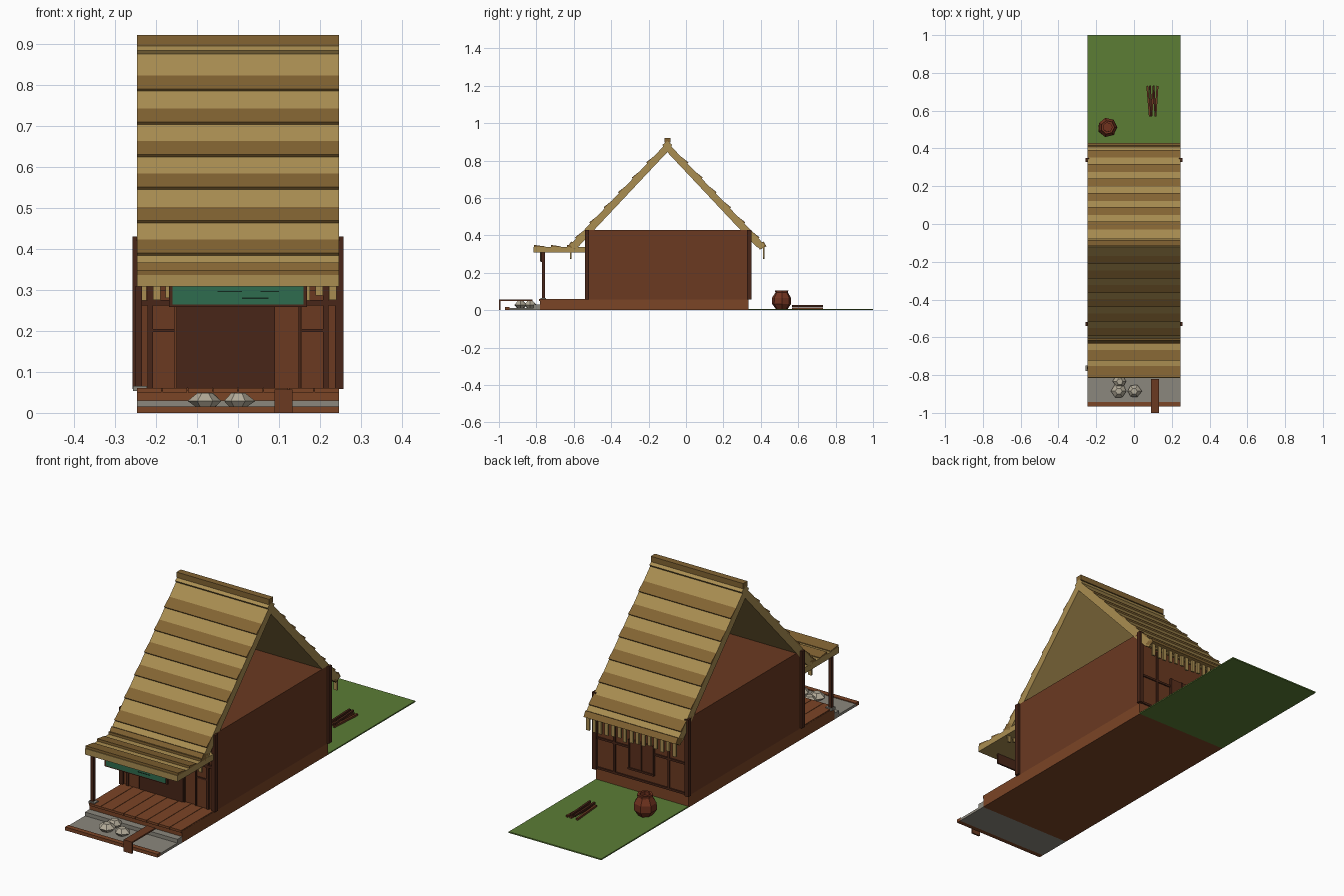
import bpy, bmesh, math, random

if "Cube" in bpy.data.objects:
    bpy.data.objects.remove(bpy.data.objects["Cube"])
random.seed(4)


def mat(name, r, g, b):
    m = bpy.data.materials.new(name)
    m.diffuse_color = [(c / 255) ** 2.2 for c in (r, g, b)] + [1]
    m.use_nodes = True
    m.node_tree.nodes["Principled BSDF"].inputs["Base Color"].default_value = m.diffuse_color
    return m


STRAW = mat("straw", 168, 140, 82)
DARK_STRAW = mat("dark_straw", 130, 100, 54)
WALL = mat("wall_wood", 106, 60, 38)
PANEL = mat("panel_wood", 92, 50, 33)
DARK = mat("dark_wood", 74, 42, 30)
FLOOR = mat("floor_wood", 122, 70, 42)
GRASS = mat("grass", 92, 124, 56)
GRAVEL = mat("gravel", 138, 134, 124)
ROCK = mat("rock", 176, 168, 150)
GREEN = mat("green_paint", 50, 108, 80)
INK = mat("dark_grain", 25, 45, 35)
CLAY = mat("clay", 112, 54, 36)


def finish(bm, name, m):
    bmesh.ops.recalc_face_normals(bm, faces=bm.faces)
    me = bpy.data.meshes.new(name)
    bm.to_mesh(me)
    bm.free()
    me.materials.append(m)
    ob = bpy.data.objects.new(name, me)
    bpy.context.collection.objects.link(ob)
    return ob


def box(name, x, y, z, m):
    """Box from (min, max) ranges."""
    bm = bmesh.new()
    bmesh.ops.create_cube(bm, size=1)
    for v in bm.verts:
        v.co = [r[0] + (c + .5) * (r[1] - r[0]) for c, r in zip(v.co, (x, y, z))]
    return finish(bm, name, m)


def extrude_x(name, pts, hw, m):
    """Side profile of (y, z) points, extruded across x."""
    bm = bmesh.new()
    f = bm.faces.new([bm.verts.new((-hw, y, z)) for y, z in pts])
    ext = bmesh.ops.extrude_face_region(bm, geom=[f])["geom"]
    for v in ext:
        if isinstance(v, bmesh.types.BMVert):
            v.co.x = hw
    return finish(bm, name, m)


def lathe(name, prof, n, loc, m, jitter=0):
    """Low-poly turned solid from (radius, z) points."""
    bm = bmesh.new()
    rings = []
    for r, z in prof:
        ring = []
        for i in range(n):
            a, k = 2 * math.pi * i / n, 1 + random.uniform(-jitter, jitter)
            ring.append(bm.verts.new((r * k * math.cos(a), r * k * math.sin(a), z)))
        rings.append(ring)
    for a, b in zip(rings, rings[1:]):
        for i in range(n):
            bm.faces.new((a[i], a[(i + 1) % n], b[(i + 1) % n], b[i]))
    bm.faces.new(rings[0])
    bm.faces.new(rings[-1])
    ob = finish(bm, name, m)
    ob.location = loc
    return ob


W = .247
# Ground, base and front strip
box("grass", (-W, W), (.335, 1), (0, .006), GRASS)
box("foundation", (-W, W), (-.78, .335), (0, .056), FLOOR)
box("stone_step", (-W, W), (-.815, -.78), (0, .03), GRAVEL)
box("gravel_bed", (-W, W), (-.945, -.815), (0, .012), GRAVEL)
box("curb", (-W, W), (-.967, -.943), (0, .016), FLOOR)
for i in range(8):
    x = -W + i * 2 * W / 8
    box("porch_plank", (x + .001, x + 2 * W / 8 - .001), (-.785, -.53), (.05, .061), FLOOR)

# House body
box("house_body", (-W, W), (-.53, .335), (.056, .43), WALL)
for s in (-1, 1):
    for y in (-.53, .338):
        xs = sorted((s * .237, s * .257))
        box("corner_post", xs, (y - .011, y + .011), (.058, .43), DARK)
    # Front framing
    xs = sorted((s * .207, s * .221))
    box("front_wall_post", xs, (-.54, -.525), (.06, .32), DARK)
    xs = sorted((s * .155, s * .207))
    box("front_side_panel", xs, (-.535, -.525), (.06, .30), WALL)
    box("front_side_rail", xs, (-.539, -.525), (.197, .205), DARK)
    # Back framing
    xs = sorted((s * .14, s * .15))
    box("back_wall_post", xs, (.33, .342), (.06, .36), DARK)
box("front_doorway", (-.15, .09), (-.538, -.525), (.061, .262), DARK)
box("sliding_door", (-.005, .085), (-.541, -.53), (.061, .26), DARK)
box("front_right_post", (.148, .153), (-.539, -.525), (.061, .26), DARK)
box("front_lintel", (-.237, .237), (-.541, -.525), (.262, .275), DARK)
box("back_rail", (-.237, .237), (.33, .341), (.205, .215), DARK)
box("back_sill", (-.237, .237), (.33, .341), (.06, .07), DARK)
box("back_window", (-.06, .06), (.33, .343), (.115, .25), PANEL)
for x in (-.064, 0, .064):
    box("window_bar", (x - .004, x + .004), (.33, .346), (.11, .25), DARK)
box("window_sill", (-.07, .07), (.33, .348), (.107, .116), DARK)

# Thatched roof, with raised overlapping courses on both slopes
RY = -.10
extrude_x("thatch_roof", [(RY, .898), (RY + .52, .35), (RY + .505, .327), (RY + .475, .34),
                          (RY, .845), (RY - .475, .34), (RY - .505, .327), (RY - .52, .35)], W, STRAW)


def slope_y(z):
    return (.898 - z) * .52 / .548


for s in (-1, 1):
    for zb in (.787, .706, .627, .547, .466, .386):
        zt = zb + .043
        yt, yb = slope_y(zt), slope_y(zb)
        pts = [(yt - .002, zt), (yb + .007, zb + .004), (yb + .001, zb - .003), (yb - .008, zb)]
        extrude_x("thatch_course", [(RY + s * y, z) for y, z in pts], W, DARK_STRAW)
    pts = [(0, .904), (.027, .884), (.02, .874), (0, .89)]
    extrude_x("ridge_wrap", [(RY + s * y, z) for y, z in pts], W, STRAW)
    # Eave roll and hanging straw
    pts = [(.475, .352), (.515, .367), (.53, .342), (.495, .325)]
    extrude_x("eave_roll", [(RY + s * y, z) for y, z in pts], W, DARK_STRAW)
    for i in range(15):
        x = -.231 + i * .033 + random.uniform(-.003, .003)
        y = RY + s * .516
        box("straw_tuft", (x - .009, x + .009), (y - .004, y + .004),
            (.272 + random.uniform(0, .022), .34), STRAW)
box("ridge_cap", (-W, W), (RY - .016, RY + .016), (.896, .922), DARK_STRAW)

# Porch roof, post and painted board
extrude_x("porch_roof", [(-.815, .308), (-.815, .337), (-.53, .337), (-.53, .308)], W, STRAW)
for y0, y1 in ((-.812, -.752), (-.722, -.668), (-.635, -.585)):
    extrude_x("porch_roof_course", [(y0, .335), (y0, .349), (y1, .341), (y1, .335)], W, DARK_STRAW)
box("porch_post", (-.25, -.234), (-.77, -.755), (.06, .31), DARK)
box("post_stone", (-.256, -.222), (-.777, -.748), (.054, .066), GRAVEL)
box("board_frame", (-.168, .168), (-.777, -.769), (.258, .31), DARK)
box("painted_board", (-.16, .16), (-.78, -.772), (.264, .31), GREEN)
for x0, x1, z in ((-.05, .01, .296), (.01, .075, .28), (.055, .1, .296)):
    box("board_grain", (x0, x1), (-.7815, -.779), (z - .0015, z + .0015), INK)

# Plank bridge
box("bridge_plank", (.089, .133), (-1, -.82), (.05, .057), WALL)
box("bridge_front_leg", (.089, .133), (-1, -.992), (0, .052), WALL)

# Rocks
for x, y, r in ((-.075, -.833, .037), (-.08, -.885, .04), (0, -.885, .038)):
    lathe("rock", [(r * .5, 0), (r, .017), (r * .45, .036)], 6, (x, y, .012), ROCK, .12)

# Jar and firewood behind the house
lathe("jar", [(.03, 0), (.052, .03), (.052, .062), (.034, .09), (.036, .102), (.024, .102), (.024, .085)],
      7, (-.14, .512, .004), CLAY, .04)
for i in range(5):
    ob = box("firewood_stick", (-.005, .005), (-.082, .082), (0, .009), (WALL, DARK)[i % 2])
    ob.location = (.077 + i * .0105, .65, .006 + (i % 2) * .012)
    ob.rotation_euler.z = random.uniform(-.09, .09)
